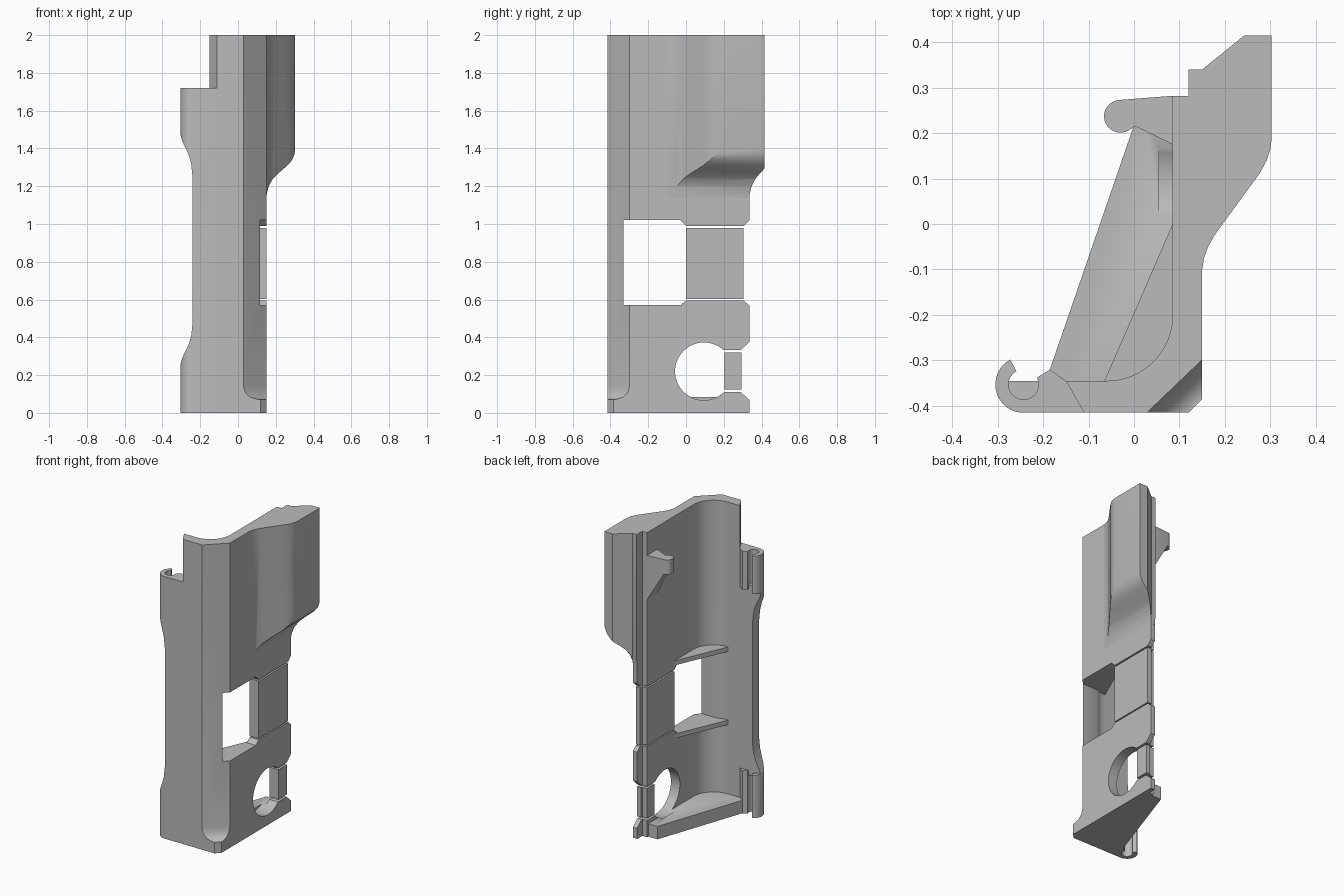
import bpy, bmesh
from math import cos, sin, radians
from mathutils import Matrix, Vector

cube = bpy.data.objects.get("Cube")
if cube:
    bpy.data.objects.remove(cube, do_unlink=True)

grey = bpy.data.materials.new("plain grey")
grey.use_nodes = True
COLOR = (0.5, 0.5, 0.5, 1)
grey.diffuse_color = COLOR
grey.node_tree.nodes["Principled BSDF"].inputs["Base Color"].default_value = COLOR


def prism(name, pts, lo, hi, axis="z"):
    """Extrude a 2D outline along an axis."""
    place = {"z": lambda a, b, h: (a, b, h),
             "x": lambda a, b, h: (h, a, b),
             "y": lambda a, b, h: (a, h, b)}[axis]
    bm = bmesh.new()
    low = [bm.verts.new(place(a, b, lo)) for a, b in pts]
    high = [bm.verts.new(place(a, b, hi)) for a, b in pts]
    bm.faces.new(low)
    bm.faces.new(high)
    for i in range(len(pts)):
        j = (i + 1) % len(pts)
        bm.faces.new((low[i], low[j], high[j], high[i]))
    bmesh.ops.recalc_face_normals(bm, faces=bm.faces)
    mesh = bpy.data.meshes.new(name)
    bm.to_mesh(mesh)
    bm.free()
    mesh.materials.append(grey)
    obj = bpy.data.objects.new(name, mesh)
    bpy.context.collection.objects.link(obj)
    return obj


def arc(cx, cy, r, start, end, n=16):
    angles = [radians(start + (end - start) * i / n) for i in range(n + 1)]
    return [(cx + r * cos(a), cy + r * sin(a)) for a in angles]


def activate(obj):
    bpy.ops.object.select_all(action="DESELECT")
    obj.select_set(True)
    bpy.context.view_layer.objects.active = obj


def boolean(obj, tools, operation="DIFFERENCE"):
    activate(obj)
    for tool in tools:
        mod = obj.modifiers.new("cut", "BOOLEAN")
        mod.operation, mod.solver, mod.object = operation, "EXACT", tool
        bpy.ops.object.modifier_apply(modifier=mod.name)


FRONT, INNER = -0.415, -0.345
CORNER = arc(-0.06, -0.2, 0.145, 0, -90)

# Main L-shaped shell
shell = prism("main_shell", [(-0.11, FRONT), (0.12, FRONT), (0.15, -0.385),
                             (0.15, 0.335), (0.12, 0.335), (0.12, 0.282),
                             (0.085, 0.282)] + CORNER + [(-0.15, INNER)], 0, 2)

# Bottom floor
floor = prism("floor", [(-0.185, -0.32), (0.018, 0.27), (0.12, 0.27),
                        (0.12, -0.35), (0.05, -0.4), (-0.15, -0.4)], 0, 0.085)

# Cutters: window, round hole, latch notch, corner chamfer
window = prism("window_cutter", [
    (-0.33, 0.57), (-0.03, 0.57), (0, 0.595), (0.305, 0.595), (0.34, 0.565),
    (0.34, 1.025), (0.305, 0.99), (0, 0.99), (-0.03, 1.02), (-0.33, 1.02)],
    -0.1, 0.3, "x")
hole = prism("hole_cutter", arc(0.095, 0.22, 0.153, 0, 354, 59), 0.055, 0.3, "x")
notch = prism("notch_cutter", [(0.19, 0.11), (0.29, 0.11), (0.34, 0.065),
                               (0.34, 0.38), (0.29, 0.333), (0.19, 0.333)],
              0.05, 0.3, "x")
chamfer = prism("chamfer_cutter", [(0, 2.1), (0, 0.14), (0.008, 0.105),
                                   (0.025, 0.083), (0.05, 0.072), (0.2, 0.07),
                                   (0.2, 2.1)], -0.3, 0.3, "y")
along = Vector((0.12, 0.115, 0)).normalized()
out = Vector((along.y, -along.x, 0))
frame = Matrix((out, along, (0, 0, 1))).transposed().to_4x4()
chamfer.matrix_world = Matrix.Translation((0.088, -0.358, 0)) @ frame
bpy.context.view_layer.update()
boolean(shell, [window, hole, notch, chamfer])
boolean(floor, [hole])

# Side bulge: plan, front and side outlines intersected
bulge = prism("side_bulge", [
    (0.12, -0.1), (0.15, -0.1), (0.154, -0.075), (0.163, -0.05), (0.177, -0.025),
    (0.195, 0), (0.25, 0.075), (0.277, 0.112), (0.292, 0.14), (0.3, 0.165),
    (0.303, 0.19), (0.303, 0.415), (0.243, 0.415), (0.15, 0.34), (0.12, 0.34)], 1.1, 2)
front_outline = prism("bulge_front_helper", [
    (0.1, 1.12), (0.15, 1.14), (0.154, 1.17), (0.165, 1.205), (0.185, 1.24),
    (0.21, 1.265), (0.262, 1.31), (0.284, 1.335), (0.298, 1.365), (0.304, 1.4),
    (0.304, 2.1), (0.1, 2.1)], -0.3, 0.6, "y")
side_outline = prism("bulge_side_helper", [
    (-0.3, 1.1), (0.335, 1.1), (0.337, 1.16), (0.347, 1.2), (0.365, 1.235),
    (0.416, 1.285), (0.416, 2.1), (-0.3, 2.1)], 0, 0.6, "x")
boolean(bulge, [front_outline, side_outline], "INTERSECT")

# Loose panels in the side wall
parts = [shell, floor, bulge]
for name, y0, y1, z0, z1 in (("window_panel", 0, 0.305, 0.603, 0.98),
                             ("latch_panel", 0.205, 0.293, 0.125, 0.32)):
    lip = min(y1, 0.282)
    parts.append(prism(name, [(0.085, y0), (0.15, y0), (0.15, y1), (0.12, y1),
                              (0.12, lip), (0.085, lip)], z0, z1))

# Ribs above and below the window
for name, z in (("lower_rib", 0.54), ("upper_rib", 1.02)):
    parts.append(prism(name, [(0.085, 0)] + [(x + 0.005, y - 0.005) for x, y in CORNER]
                       + [(-0.065, INNER)], z, z + 0.03))

# Rounded hook with a sloping underside
hook = prism("hook", [(0.1, 0.282), (0.085, 0.282)] + arc(-0.03, 0.237, 0.036, 90, 300)
             + [(0.003, 0.215), (0.085, 0.175), (0.1, 0.175)], 1.5, 1.85)
slope = prism("hook_slope_cutter", [(-0.2, 1.755), (-0.03, 1.755), (0.085, 1.56),
                                    (0.2, 1.4), (-0.2, 1.4)], 0, 0.5, "y")
boolean(hook, [slope])
parts.append(hook)

# Hinge clips at both ends and the edge wall between them
clip_outline = (arc(-0.243, -0.353, 0.062, 118, 270)
                + [(-0.11, FRONT), (-0.15, INNER), (-0.185, -0.32), (-0.212, -0.337)]
                + arc(-0.243, -0.353, 0.033, 20, -242, 24))
wall_outline = (arc(-0.243, -0.353, 0.062, 173, 270)
                + [(-0.11, FRONT), (-0.15, INNER)])
edge_cut = prism("edge_cutter", [
    (-0.4, 0.23), (-0.306, 0.25), (-0.296, 0.29), (-0.264, 0.355), (-0.248, 0.405),
    (-0.241, 0.47), (-0.241, 1.25), (-0.248, 1.32), (-0.264, 1.375), (-0.296, 1.44),
    (-0.306, 1.48), (-0.4, 1.5)], -0.6, 0, "y")
for name, outline, z0, z1 in (("lower_clip", clip_outline, 0, 0.28),
                              ("edge_wall", wall_outline, 0.25, 1.5),
                              ("upper_clip", clip_outline, 1.47, 1.72)):
    part = prism(name, outline, z0, z1)
    boolean(part, [edge_cut])
    parts.append(part)

# Remove the helpers and shade
for helper in (window, hole, notch, chamfer, front_outline, side_outline, slope, edge_cut):
    bpy.data.objects.remove(helper, do_unlink=True)
for part in parts:
    activate(part)
    bpy.ops.object.shade_smooth_by_angle(angle=radians(30))
